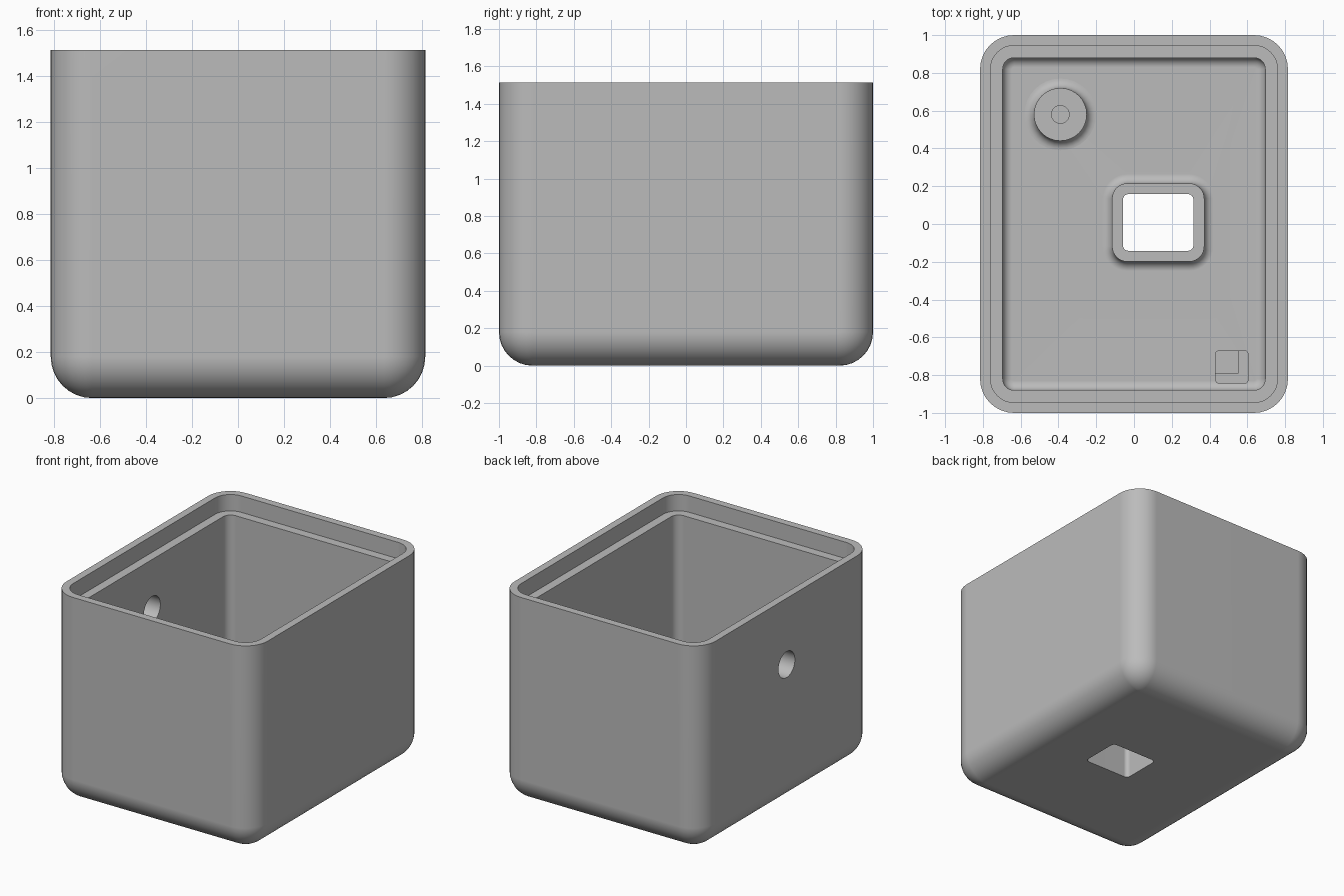
import bpy, bmesh
from math import sin, cos, pi

if "Cube" in bpy.data.objects:
    bpy.data.objects.remove(bpy.data.objects["Cube"])

grey = bpy.data.materials.new("plain grey")
grey.use_nodes = True
colour = (0.5, 0.5, 0.5, 1)
grey.diffuse_color = colour
grey.node_tree.nodes["Principled BSDF"].inputs["Base Color"].default_value = colour

WIDE, LONG, HIGH, ROUND = 0.815, 1.0, 1.515, 0.18   # half sizes, height, outer radius
FLOOR, SHELF, FILLET = 0.12, 0.30, 0.05
STEPS = 8


def ring(cx, cy, hx, hy, r, z):
    """Points of a rounded rectangle at height z."""
    points = []
    for quarter, (sx, sy) in enumerate([(1, 1), (-1, 1), (-1, -1), (1, -1)]):
        for i in range(STEPS + 1):
            a = (quarter + i / STEPS) * pi / 2
            points.append((cx + sx * (hx - r) + r * cos(a),
                           cy + sy * (hy - r) + r * sin(a), z))
    return points


def loft(name, rings, closed=False):
    """Skin a row of rings; a closed loft joins the last ring to the first."""
    bm = bmesh.new()
    loops = [[bm.verts.new(p) for p in points] for points in rings]
    pairs = list(zip(loops, loops[1:]))
    if closed:
        pairs.append((loops[-1], loops[0]))
    else:
        bm.faces.new(loops[0])
        bm.faces.new(loops[-1])
    for low, high in pairs:
        for i in range(len(low)):
            j = (i + 1) % len(low)
            bm.faces.new((low[i], low[j], high[j], high[i]))
    bmesh.ops.remove_doubles(bm, verts=bm.verts, dist=0.0002)
    bmesh.ops.recalc_face_normals(bm, faces=bm.faces)
    mesh = bpy.data.meshes.new(name)
    bm.to_mesh(mesh)
    bm.free()
    obj = bpy.data.objects.new(name, mesh)
    bpy.context.collection.objects.link(obj)
    mesh.materials.append(grey)
    return obj


def activate(obj):
    bpy.ops.object.select_all(action='DESELECT')
    obj.select_set(True)
    bpy.context.view_layer.objects.active = obj


def cut(obj, cutter):
    """Subtract the cutter, then discard it."""
    cutter.hide_render = True
    mod = obj.modifiers.new("cut", 'BOOLEAN')
    mod.operation = 'DIFFERENCE'
    mod.solver = 'EXACT'
    mod.object = cutter
    activate(obj)
    bpy.ops.object.modifier_apply(modifier=mod.name)
    bpy.data.objects.remove(cutter)


def smooth(obj):
    activate(obj)
    bpy.ops.object.shade_smooth_by_angle(angle=pi / 6)
    mod = obj.modifiers.new("even shading", 'WEIGHTED_NORMAL')
    mod.keep_sharp = True


def body(inset, z, r):
    return ring(0, 0, WIDE - inset, LONG - inset, r, z)


def window(grow, z, r):
    return ring(0.128, 0.008, 0.187 + grow, 0.15 + grow, r, z)


arc = [i / STEPS * pi / 2 for i in range(STEPS + 1)]

# Box shell: underside, outer wall, stepped rim, cavity, floor, window collar
shell = [window(0, 0, 0.03)]
for a in arc:
    shell.append(body(ROUND * (1 - sin(a)), ROUND * (1 - cos(a)), ROUND * sin(a)))
shell += [body(0, HIGH, ROUND), body(0.055, HIGH, 0.125),
          body(0.055, HIGH - 0.12, 0.125), body(0.12, HIGH - 0.12, 0.06)]
for a in arc:
    d = FILLET * (1 - cos(a))
    shell.append(body(0.12 + d, FLOOR + FILLET * (1 - sin(a)), 0.06 - d))
for a in arc:
    d = FILLET * (1 - sin(a))
    shell.append(window(0.057 + d, FLOOR + FILLET * (1 - cos(a)), 0.08 + d))
shell += [window(0.057, FLOOR + 0.12, 0.08), window(0, FLOOR + 0.12, 0.03)]
box = loft("box_shell", shell, closed=True)

# Round cable hole through the right wall
bpy.ops.mesh.primitive_cylinder_add(vertices=48, radius=0.095, depth=0.4,
                                    location=(-WIDE, 0, 1.03), rotation=(0, pi / 2, 0))
cut(box, bpy.context.object)
smooth(box)


# Screw boss with a filleted foot and a blind hole
def disc(r, z):
    return ring(-0.39, 0.58, r, r, r, z)


boss = [disc(0.14 + FILLET, FLOOR - 0.02)]
for a in arc:
    boss.append(disc(0.14 + FILLET * (1 - sin(a)), FLOOR + FILLET * (1 - cos(a))))
boss += [disc(0.14, SHELF), disc(0.047, SHELF), disc(0.047, FLOOR + 0.02)]
smooth(loft("screw_boss", boss))

# Corner post with a notched shelf that leaves an L-shaped lip
post = loft("corner_post", [ring(0.518, -0.757, 0.088, 0.088, 0.02, z)
                            for z in (FLOOR - 0.02, SHELF + 0.06)])
bpy.ops.mesh.primitive_cube_add(size=0.2, location=(0.452, -0.69, SHELF + 0.1))
cut(post, bpy.context.object)
smooth(post)
